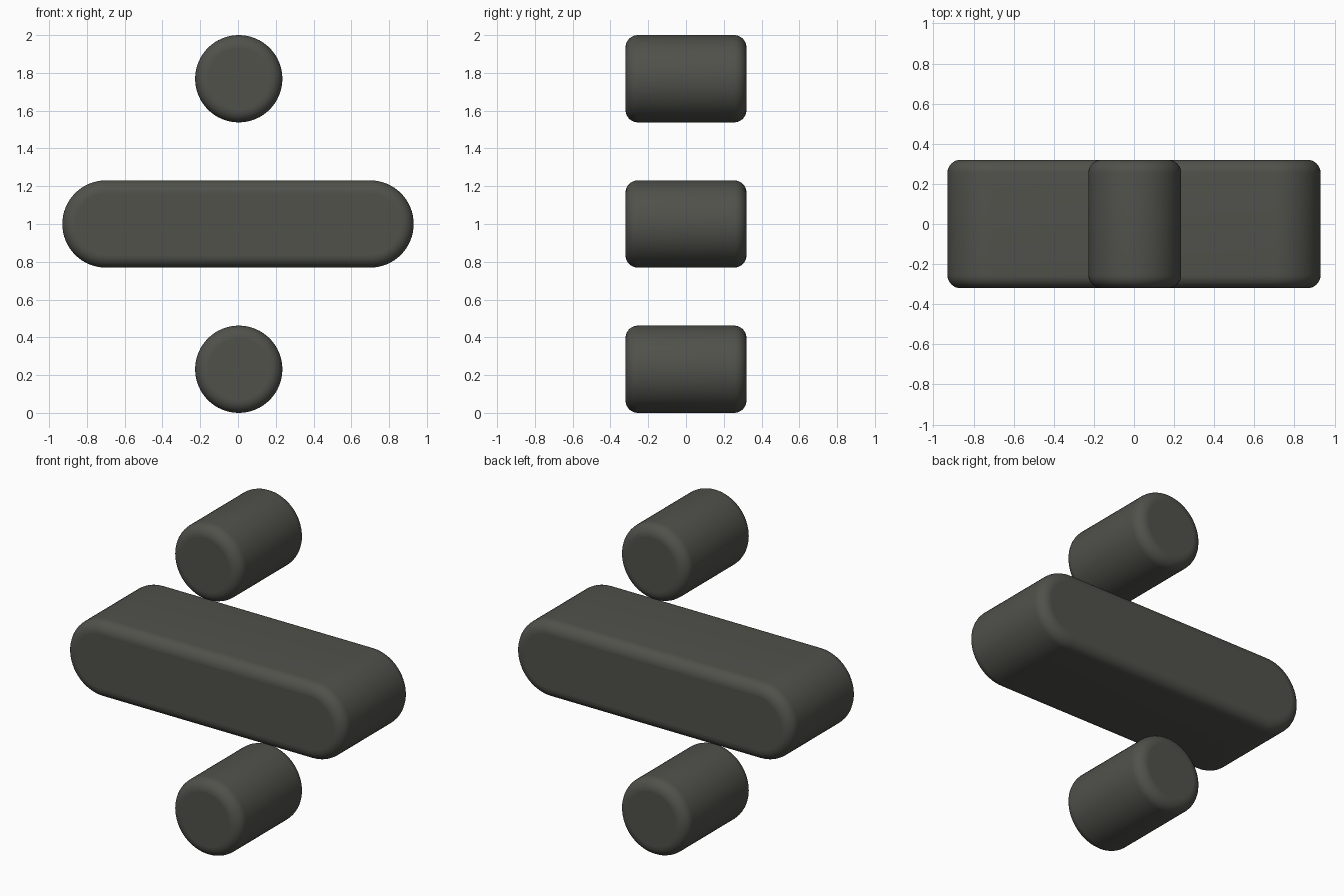
import bpy, bmesh, math

if "Cube" in bpy.data.objects:
    bpy.data.objects.remove(bpy.data.objects["Cube"])

mat = bpy.data.materials.new("dark warm grey")
mat.diffuse_color = (0.082, 0.082, 0.071, 1)
mat.use_nodes = True
mat.node_tree.nodes["Principled BSDF"].inputs["Base Color"].default_value = mat.diffuse_color

R = 0.231        # outline radius shared by the dots and the bar ends
DEPTH = 0.32     # half depth
BEVEL = 0.065    # rounded rim
STEPS = 8        # segments in each rim
SEG = 32         # segments per half circle


def outline(r, half_len):
    """Stadium outline in x/z; a plain circle when half_len is 0."""
    pts = []
    for side in (1, -1):
        for i in range(SEG + (1 if half_len else 0)):
            a = -math.pi / 2 + math.pi * i / SEG
            pts.append((side * (half_len + r * math.cos(a)), side * r * math.sin(a)))
    return pts


def pill(name, x, z, half_len):
    # rim profile: (y, radius) from front cap to back cap
    arc = [math.pi / 2 * i / STEPS for i in range(STEPS + 1)]
    half = [(-DEPTH + BEVEL * (1 - math.sin(a)), R - BEVEL * (1 - math.cos(a)))
            for a in reversed(arc)]
    rings = half + [(-y, r) for y, r in reversed(half)]
    bm = bmesh.new()
    loops = [[bm.verts.new((px, y, pz)) for px, pz in outline(r, half_len)]
             for y, r in rings]
    n = len(loops[0])
    for a, b in zip(loops, loops[1:]):
        for i in range(n):
            f = bm.faces.new((a[i], a[(i + 1) % n], b[(i + 1) % n], b[i]))
            f.smooth = True
    bm.faces.new(loops[0])
    bm.faces.new(loops[-1])
    bmesh.ops.recalc_face_normals(bm, faces=bm.faces)
    me = bpy.data.meshes.new(name)
    bm.to_mesh(me)
    bm.free()
    me.materials.append(mat)
    ob = bpy.data.objects.new(name, me)
    ob.location = (x, 0, z)
    bpy.context.collection.objects.link(ob)


pill("lower_dot", 0.004, R, 0)
pill("upper_dot", 0.004, 2 - R, 0)
pill("middle_bar", 0, 1.0, 0.93 - R)
